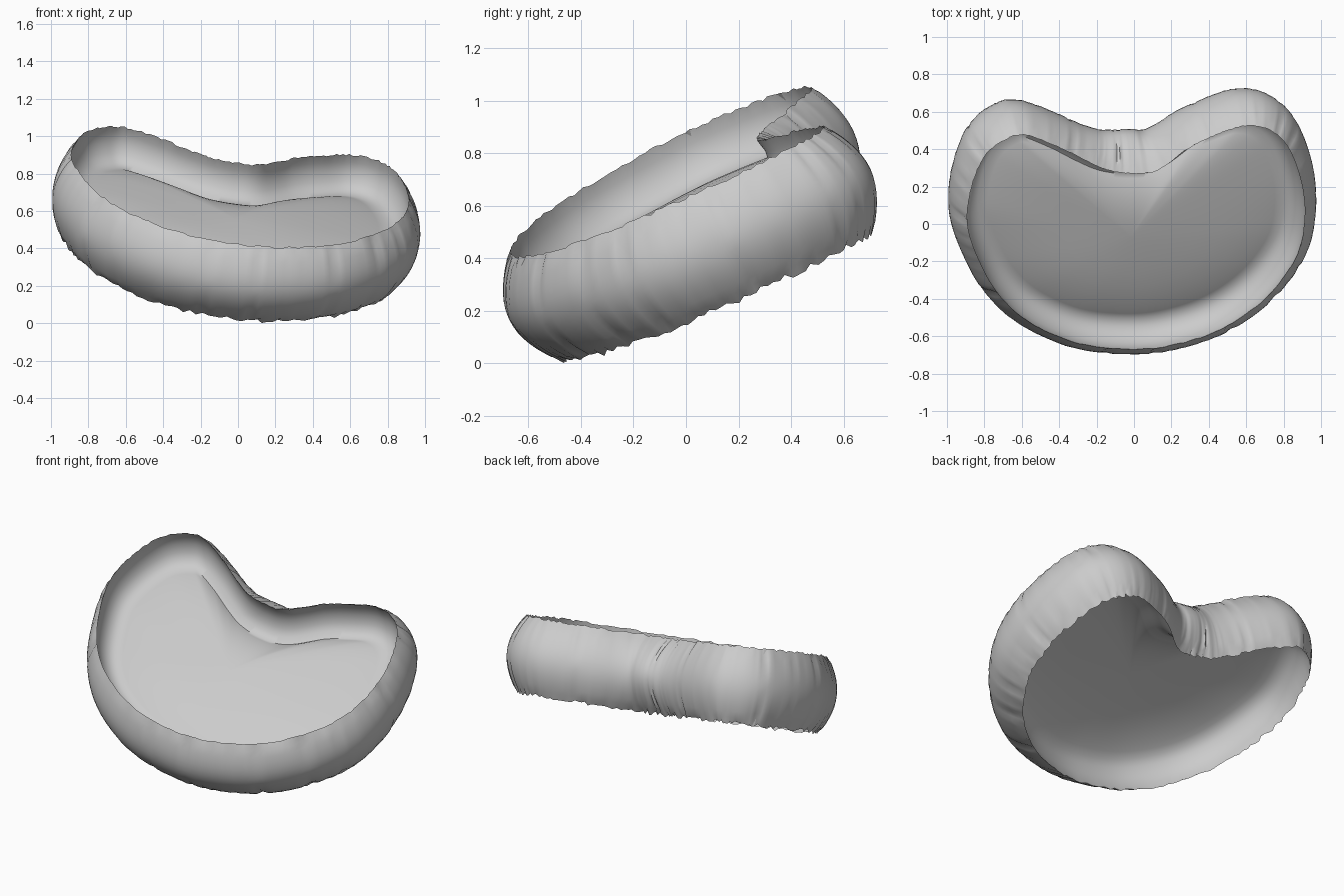
import bpy, bmesh, math, random
from mathutils import Vector

cube = bpy.data.objects.get("Cube")
if cube:
    bpy.data.objects.remove(cube)

random.seed(4)
SAMPLES = 230
DEPTH = 0.44
AXIS = Vector((.155, -.46, 1)).normalized()

clay = bpy.data.materials.new("pale_grey")
clay.use_nodes = True
grey = (0.6, 0.6, 0.6, 1)
clay.diffuse_color = grey
clay.node_tree.nodes["Principled BSDF"].inputs["Base Color"].default_value = grey

# Kidney-shaped rim, seen in plan
RIM = [(0, .27), (.13, .29), (.3, .41), (.45, .48), (.6, .525), (.73, .5), (.83, .4), (.9, .2),
       (.91, 0), (.86, -.19), (.71, -.39), (.49, -.55), (.24, -.64), (0, -.67), (-.29, -.64),
       (-.55, -.53), (-.72, -.38), (-.83, -.19), (-.89, 0), (-.87, .19), (-.8, .36),
       (-.69, .45), (-.58, .475), (-.4, .41), (-.24, .33), (-.13, .285)]


def smooth_loop(points, count):
    """Closed Catmull-Rom loop, evenly sampled by parameter."""
    pts = [Vector(p) for p in points]
    n, loop = len(pts), []
    for s in range(count):
        u = s * n / count
        i, t = int(u), u % 1
        a, b, c, d = (pts[(i + k) % n] for k in (-1, 0, 1, 2))
        loop.append(b + (c - a) * t / 2 + (a * 2 - b * 5 + c * 4 - d) * t**2 / 2
                    + (b * 3 - a - c * 3 + d) * t**3 / 2)
    return loop


loop = smooth_loop(RIM, SAMPLES)
outward = []
for i in range(SAMPLES):
    along = loop[(i + 2) % SAMPLES] - loop[i - 2]
    outward.append(Vector((-along.y, along.x)).normalized())


def on_plane(p, height):
    """Plan point lifted to the tilted, slightly dished rim, then moved along its axis."""
    return Vector((p.x, p.y, .732 - .14 * p.x + .46 * p.y + .03 * p.x**2)) + AXIS * height


def bulge_at(p, o):
    """Wall bulge: strongest in the notch, moderate at the front, least on the lobes."""
    notch = math.exp(-(p - Vector((0, .27))).length_squared / .04)
    return .078 + .055 * notch + .02 * max(0, -o.y) + .012 * p.x


def ring(offset, height, ragged=None, bulge=0, pleats=0):
    out = []
    for i, (p, o) in enumerate(zip(loop, outward)):
        reach = offset + bulge * bulge_at(p, o) + pleats * folds[i]
        out.append(on_plane(p + o * reach, height + (ragged[i] if ragged else 0)))
    return out


def floor_ring(base, height, scale):
    """Ring shrunk toward the middle of the floor, which domes up with soft waves."""
    middle = Vector((0, -.12))
    out = []
    for p, o in zip(loop, outward):
        q = middle + (p + o * base - middle) * scale
        wave = .01 * math.sin(5 * q.x + 1) * math.cos(6 * q.y) * (1 - scale)
        out.append(on_plane(q, height + .065 * (1 - scale**3) + wave))
    return out


def skin(name, rings, cap=False):
    bm = bmesh.new()
    rows = [[bm.verts.new(p) for p in r] for r in rings]
    for low, high in zip(rows, rows[1:]):
        for i in range(SAMPLES):
            j = (i + 1) % SAMPLES
            bm.faces.new((low[i], low[j], high[j], high[i]))
    if cap:
        bm.faces.new(rows[-1])
    bm.normal_update()
    mesh = bpy.data.meshes.new(name)
    bm.to_mesh(mesh)
    bm.free()
    mesh.materials.append(clay)
    obj = bpy.data.objects.new(name, mesh)
    bpy.context.collection.objects.link(obj)
    bpy.context.view_layer.objects.active = obj
    obj.select_set(True)
    bpy.ops.object.shade_smooth_by_angle(angle=math.radians(50))
    obj.select_set(False)


# Random pleats around the wall and ragged lips above and below
folds = [random.uniform(-.4, .4) + (-1.5 if random.random() < .07 else 0) for _ in loop]
top_lip = [random.uniform(-.006, .006) for _ in loop]
bottom_lip = [random.uniform(-.012, .012) for _ in loop]

# Bulging outer wall, from the lower lip to the upper lip
wall = [ring(0, -DEPTH, bottom_lip)]
STEPS = 14
for k in range(1, STEPS):
    t = k / STEPS
    wall.append(ring(0, -DEPTH * (1 - t), bulge=math.sin(math.pi * t) ** .85,
                     pleats=.009 * abs(2 * t - 1)))
wall.append(ring(0, 0, top_lip))
skin("outer_wall", [r[::-1] for r in wall])

# Basin profile: inset from the lip and fraction of the way to the floor
BASIN = [(.01, .25), (.005, .5), (-.015, .76), (-.045, .92), (-.085, 1)]


def basin(name, lip_height, floor_height, lip):
    rings = [ring(0, lip_height, lip)]
    for inset, drop in BASIN:
        rings.append(ring(inset, lip_height + (floor_height - lip_height) * drop))
    for scale in (.94, .86, .74, .6, .45, .3, .15, .03):
        rings.append(floor_ring(BASIN[-1][0], floor_height, scale))
    if floor_height < lip_height:
        rings = [r[::-1] for r in rings]
    skin(name, rings, cap=True)


# Thin domed floor, seen from above and from below
basin("upper_basin", 0, -.2, top_lip)
basin("lower_basin", -DEPTH, -.215, bottom_lip)
